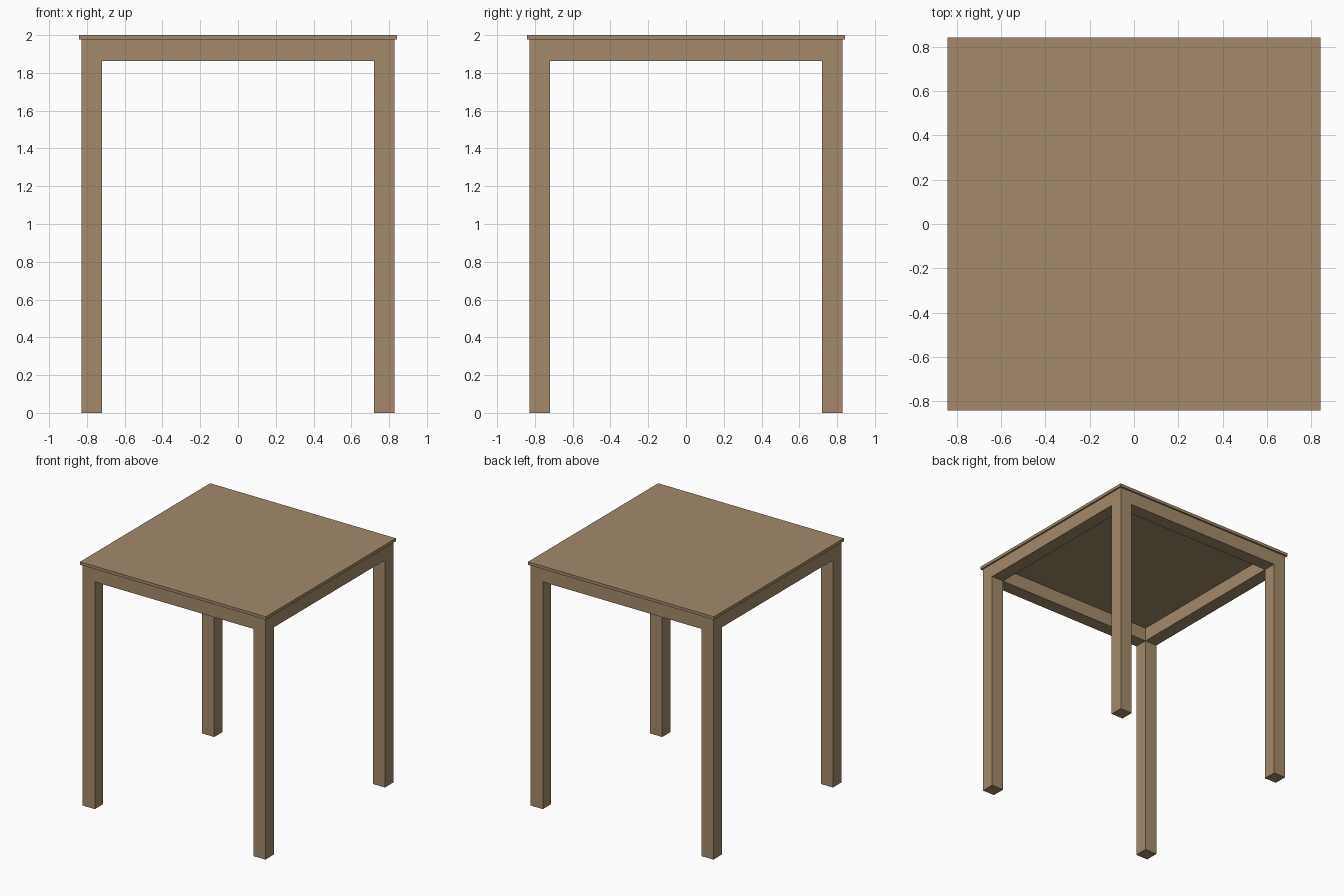
import bpy
import bmesh

if "Cube" in bpy.data.objects:
    bpy.data.objects.remove(bpy.data.objects["Cube"])

TOP_HALF, TOP_Z, UNDER_Z, RAIL_Z = 0.843, 2.0, 1.976, 1.863
OUT, INN = 0.829, 0.719          # outer and inner faces of legs and rails

wood = bpy.data.materials.new("tan wood")
wood.diffuse_color = (0.37, 0.255, 0.145, 1)
wood.use_nodes = True
wood.node_tree.nodes["Principled BSDF"].inputs["Base Color"].default_value = wood.diffuse_color


def box(name, lo, hi):
    """Axis-aligned box between two corners."""
    bm = bmesh.new()
    bmesh.ops.create_cube(bm, size=1)
    for v in bm.verts:
        v.co = [(a + b) / 2 + c * (b - a) for a, b, c in zip(lo, hi, v.co)]
    mesh = bpy.data.meshes.new(name)
    bm.to_mesh(mesh)
    bm.free()
    mesh.materials.append(wood)
    obj = bpy.data.objects.new(name, mesh)
    bpy.context.collection.objects.link(obj)
    return obj


def span(side):
    """Range covered by a leg or rail on the given side (-1 or 1)."""
    return sorted((side * INN, side * OUT))


# table top
box("table_top", (-TOP_HALF, -TOP_HALF, UNDER_Z), (TOP_HALF, TOP_HALF, TOP_Z))

# square legs at the four corners
for sy, fb in ((-1, "front"), (1, "back")):
    for sx, lr in ((-1, "left"), (1, "right")):
        (x0, x1), (y0, y1) = span(sx), span(sy)
        box(f"{fb}_{lr}_leg", (x0, y0, 0), (x1, y1, UNDER_Z))

# rails under the top, flush with the legs
for s, fb, lr in ((-1, "front", "left"), (1, "back", "right")):
    a, b = span(s)
    box(f"{fb}_rail", (-INN, a, RAIL_Z), (INN, b, UNDER_Z))
    box(f"{lr}_rail", (a, -INN, RAIL_Z), (b, INN, UNDER_Z))
